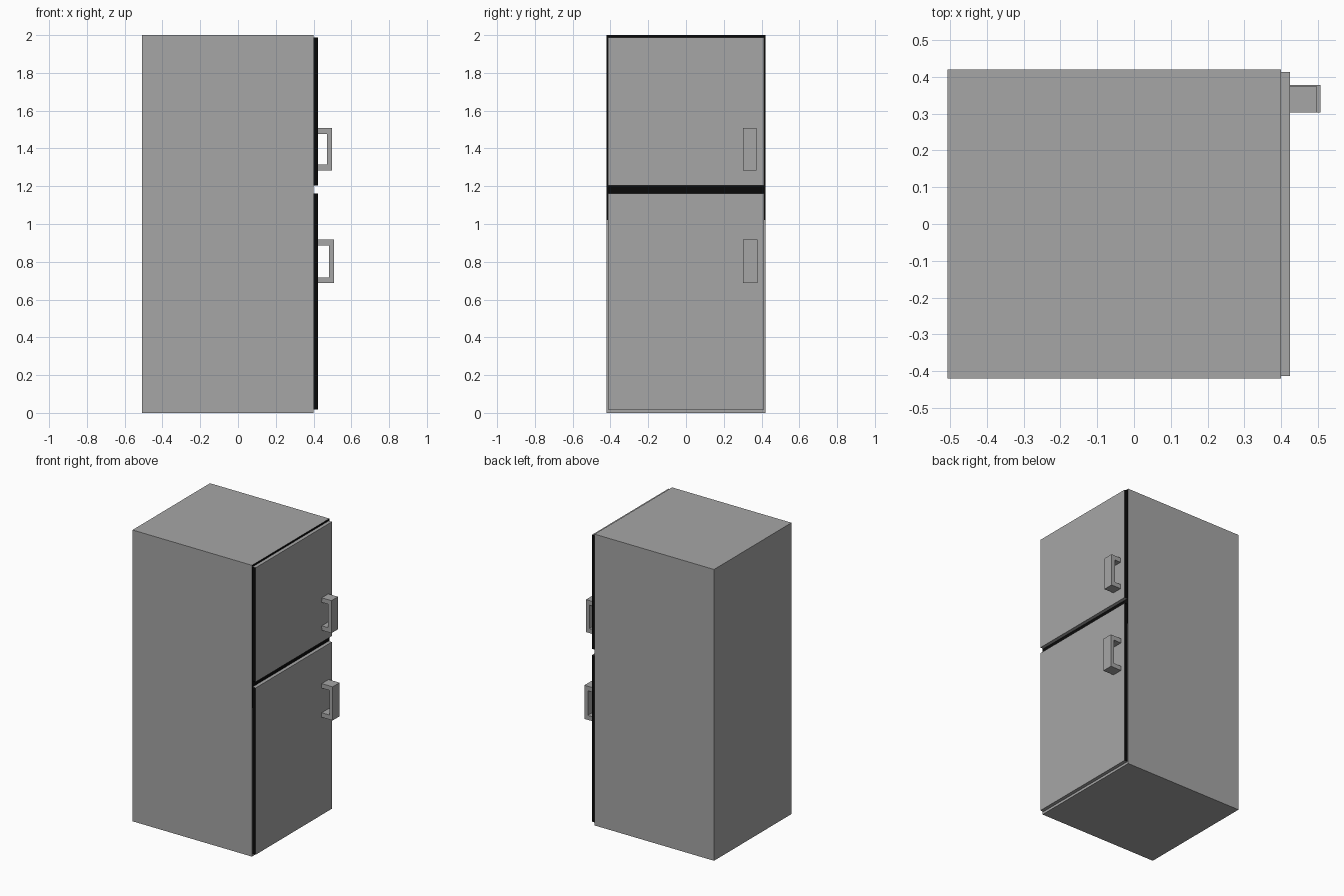
import bpy, bmesh

if "Cube" in bpy.data.objects:
    bpy.data.objects.remove(bpy.data.objects["Cube"])


def material(name, c):
    m = bpy.data.materials.new(name)
    m.diffuse_color = (c, c, c, 1)
    m.use_nodes = True
    m.node_tree.nodes["Principled BSDF"].inputs["Base Color"].default_value = m.diffuse_color
    return m


GREY = material("fridge grey", 0.381)
BLACK = material("seal black", 0.003)


def finish(name, bm):
    bmesh.ops.recalc_face_normals(bm, faces=bm.faces)
    me = bpy.data.meshes.new(name)
    bm.to_mesh(me)
    bm.free()
    me.materials.append(GREY)
    me.materials.append(BLACK)
    ob = bpy.data.objects.new(name, me)
    bpy.context.collection.objects.link(ob)
    return ob


def box_mesh(lo, hi):
    bm = bmesh.new()
    bmesh.ops.create_cube(bm, size=1)
    for v in bm.verts:
        v.co = [(a + b) / 2 + c * (b - a) for a, b, c in zip(lo, hi, v.co)]
    bm.normal_update()
    return bm


# Cabinet: upper part of the front frame is black
bm = box_mesh((-0.507, -0.42, 0), (0.40, 0.42, 2))
bmesh.ops.bisect_plane(bm, geom=bm.verts[:] + bm.edges[:] + bm.faces[:],
                       plane_co=(0, 0, 1.02), plane_no=(0, 0, 1))
bm.normal_update()
for f in bm.faces:
    if f.normal.x > 0.9 and f.calc_center_median().z > 1.02:
        f.material_index = 1
finish("cabinet", bm)

# Doors: black along both vertical sides
for name, z0, z1 in (("freezer_door", 1.203, 1.987), ("fridge_door", 0.017, 1.162)):
    bm = box_mesh((0.40, -0.413, z0), (0.424, 0.413, z1))
    for f in bm.faces:
        if abs(f.normal.y) > 0.9:
            f.material_index = 1
    finish(name, bm)

# Handles: C-shaped profile extruded sideways
for name, z0, z1, x1, y1 in (("freezer_handle", 1.284, 1.507, 0.498, 0.374),
                             ("fridge_handle", 0.687, 0.918, 0.507, 0.378)):
    x0, xi, t = 0.423, x1 - 0.026, 0.031
    profile = [(x0, z0), (x1, z0), (x1, z1), (x0, z1),
               (x0, z1 - t), (xi, z1 - t), (xi, z0 + t), (x0, z0 + t)]
    bm = bmesh.new()
    face = bm.faces.new([bm.verts.new((x, 0.303, z)) for x, z in profile])
    ext = bmesh.ops.extrude_face_region(bm, geom=[face])
    bmesh.ops.translate(bm, vec=(0, y1 - 0.303, 0),
                        verts=[g for g in ext["geom"] if isinstance(g, bmesh.types.BMVert)])
    finish(name, bm)
